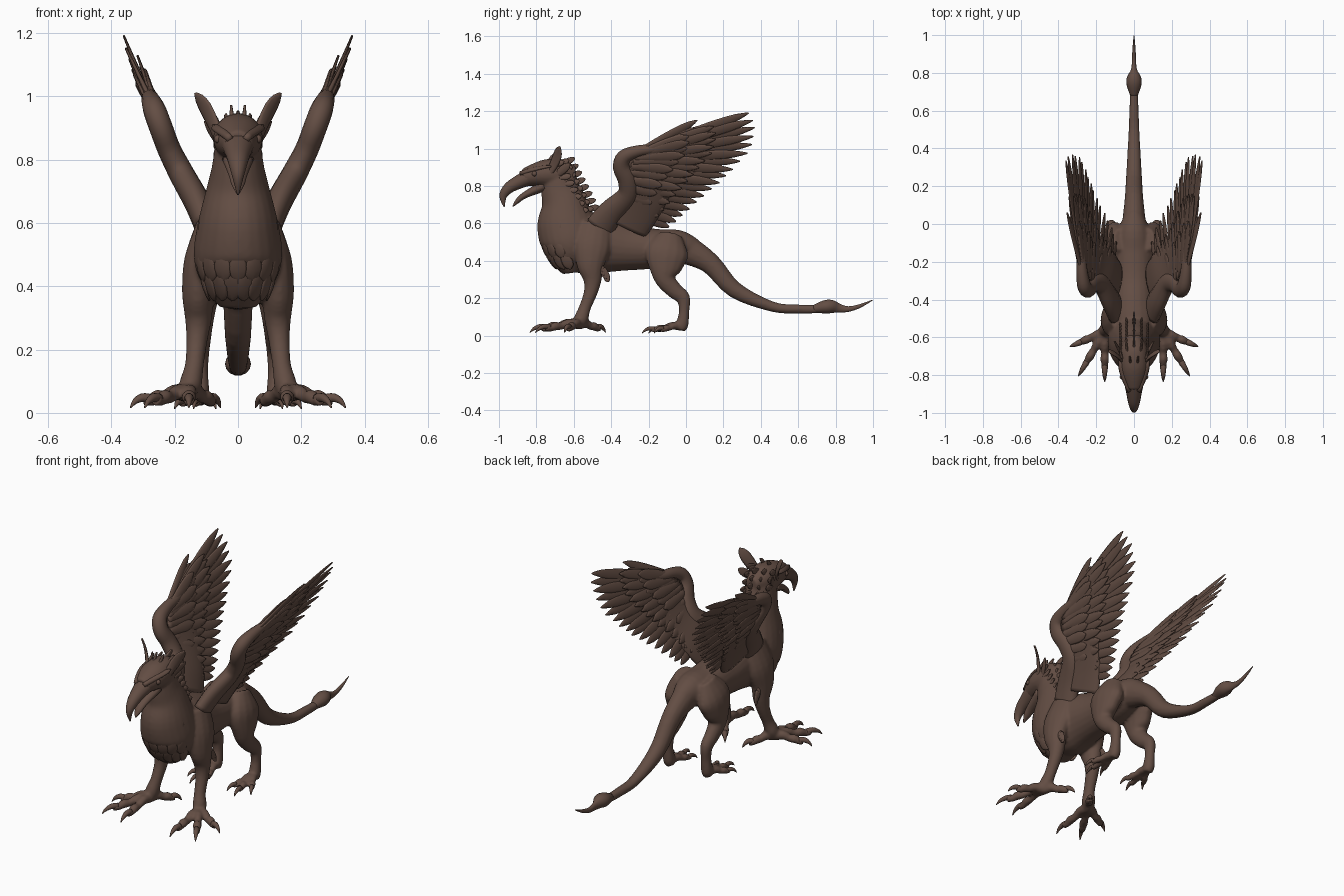
import bpy, bmesh, math
from mathutils import Vector as V

brown = bpy.data.materials.new("dark brown")
brown.diffuse_color = (0.125, 0.075, 0.057, 1)
X = V((1, 0, 0))


def lerp(table, t):
    """Interpolate rows of (key, values...) at key t."""
    for a, b in zip(table, table[1:]):
        if t <= b[0]:
            break
    k = (t - a[0]) / (b[0] - a[0])
    return [p + (q - p) * k for p, q in zip(a[1:], b[1:])]


def tube(bm, pts, ref=X, seg=14, sub=4):
    """Smooth loft through (x, y, z, half width, half depth) stations."""
    n, path = len(pts), []
    for i in range(n - 1):
        p0, p1, p2, p3 = pts[max(i - 1, 0)], pts[i], pts[i + 1], pts[min(i + 2, n - 1)]
        for s in range(sub):
            t = s / sub
            path.append([0.5 * (2 * b + (c - a) * t + (2 * a - 5 * b + 4 * c - d) * t * t
                                + (3 * b - a - 3 * c + d) * t ** 3)
                         for a, b, c, d in zip(p0, p1, p2, p3)])
    path.append(list(pts[-1]))
    rings = []
    for i, p in enumerate(path):
        t = (V(path[min(i + 1, len(path) - 1)][:3]) - V(path[max(i - 1, 0)][:3])).normalized()
        side = (ref - t * ref.dot(t)).normalized()
        up = side.cross(t)
        ring = []
        for j in range(seg):
            a = 2 * math.pi * j / seg
            ring.append(bm.verts.new(V(p[:3]) + side * max(p[3], .001) * math.cos(a)
                                     + up * max(p[4], .001) * math.sin(a)))
        rings.append(ring)
    for r, q in zip(rings, rings[1:]):
        for j in range(seg):
            bm.faces.new((r[j], r[(j + 1) % seg], q[(j + 1) % seg], q[j]))
    bm.faces.new(rings[0])
    bm.faces.new(rings[-1][::-1])


def leaf(bm, base, tip, w, th, normal, bend=0.0):
    """Flat tapered feather from base to tip."""
    base, tip, normal = V(base), V(tip), V(normal).normalized()
    d = tip - base
    pts = []
    for t, k in ((0, .6), (.3, .9), (.65, 1), (.88, .7), (1, .12)):
        p = base + d * t + normal * bend * 4 * t * (1 - t)
        pts.append((*p, w * k, th * (1 - .6 * t)))
    tube(bm, pts, normal.cross(d).normalized(), 8, 2)


def make(name, bm, mirror=True, fuse=False):
    bmesh.ops.recalc_face_normals(bm, faces=bm.faces)
    for f in bm.faces:
        f.smooth = True
    me = bpy.data.meshes.new(name)
    bm.to_mesh(me)
    bm.free()
    me.materials.append(brown)
    ob = bpy.data.objects.new(name, me)
    bpy.context.collection.objects.link(ob)
    if mirror:
        ob.modifiers.new("mirror", 'MIRROR').use_mirror_merge = False
    if fuse:
        m = ob.modifiers.new("fuse", 'REMESH')
        m.mode, m.voxel_size, m.use_smooth_shade = 'VOXEL', .008, True
        m = ob.modifiers.new("soften", 'SMOOTH')
        m.factor, m.iterations = .5, 5
    return ob


def mid(rows):
    return [(0, y, z, a, b) for y, z, a, b in rows]


# Body: torso, neck, head, tail and legs fused into one skin
body, claws = bmesh.new(), bmesh.new()
tube(body, mid([(.05, .455, .05, .06), (-.04, .475, .085, .09), (-.15, .465, .105, .105),
                (-.3, .47, .112, .122), (-.42, .485, .125, .15), (-.52, .49, .14, .165),
                (-.62, .49, .12, .14), (-.7, .49, .07, .08)]), seg=24)
tube(body, mid([(-.61, .335, .06, .05), (-.62, .42, .12, .12), (-.62, .5, .14, .158),
                (-.64, .6, .127, .157), (-.65, .7, .102, .125), (-.67, .78, .082, .105),
                (-.68, .86, .07, .085), (-.69, .92, .04, .04)]), seg=24)
tube(body, mid([(-.59, .87, .035, .035), (-.66, .868, .072, .075), (-.74, .868, .079, .076),
                (-.8, .86, .07, .064), (-.87, .845, .045, .045)]), seg=20)
tube(body, mid([(-.06, .475, .075, .085), (.0, .46, .065, .08), (.13, .385, .05, .057),
                (.26, .245, .042, .045), (.46, .155, .031, .028), (.6, .142, .025, .025),
                (.74, .142, .022, .022)]))
tube(body, [(.07, -.08, .54, .04, .06), (.1, -.1, .45, .062, .115), (.115, -.11, .37, .055, .095),
            (.12, -.11, .3, .045, .056), (.12, -.06, .24, .036, .044), (.12, -.015, .2, .031, .038),
            (.12, -.01, .13, .026, .028), (.12, -.02, .06, .031, .034), (.12, -.03, .03, .025, .025)])
tube(body, [(.085, -.48, .6, .045, .08), (.11, -.5, .48, .06, .1), (.125, -.51, .38, .052, .076),
            (.125, -.5, .3, .043, .05), (.13, -.51, .23, .034, .037), (.138, -.54, .15, .03, .032),
            (.15, -.56, .09, .036, .038), (.155, -.565, .055, .027, .027)])


# Toes with knuckles, and separate curved claws
def toe(base, tip, s=1.0):
    b, d = V((*base, 0)), V((*tip, 0)) - V((*base, 0))
    ref = d.cross(V((0, 0, 1))).normalized()
    for bm, rows in ((body, ((0, .06, .029), (.25, .066, .025), (.42, .05, .02), (.55, .05, .024),
                             (.66, .038, .018), (.76, .042, .02))),
                     (claws, ((.68, .045, .016), (.8, .048, .014), (.92, .036, .009), (1, .016, .002)))):
        tube(bm, [(*(b + d * t)[:2], z * s, r * s, r * s) for t, z, r in rows], ref, 10, 3)


for tip in ((.34, -.65), (.295, -.805), (.155, -.835), (.055, -.43)):
    toe((.155, -.57), tip)
for tip in ((.2, -.17), (.14, -.235), (.07, -.2)):
    toe((.12, -.03), tip, .8)
make("body", body, True, True)
make("claws", claws)

# Beak, upper hooked part and lower jaw
bm = bmesh.new()
tube(bm, mid([(-.83, .85, .055, .046), (-.9, .818, .04, .037), (-.95, .787, .03, .03),
              (-.978, .745, .018, .021), (-.972, .688, .003, .003)]))
tube(bm, mid([(-.76, .8, .05, .03), (-.86, .752, .03, .018), (-.9, .72, .02, .013),
              (-.925, .69, .003, .003)]))
make("beak", bm, False)

# Brows, eyes, ears and crown tufts
bm = bmesh.new()
leaf(bm, (.025, -.885, .865), (.078, -.72, .905), .018, .014, (.4, -.2, 1), .008)
make("brows", bm)
bm = bmesh.new()
bmesh.ops.create_uvsphere(bm, u_segments=12, v_segments=8, radius=.014)
bmesh.ops.translate(bm, verts=bm.verts, vec=(.062, -.81, .865))
make("eyes", bm)
bm = bmesh.new()
leaf(bm, (.06, -.735, .86), (.135, -.675, 1.01), .03, .012, (.6, -.6, -.2), -.012)
leaf(bm, (.06, -.70, .85), (.105, -.62, .92), .022, .008, (.8, -.3, -.2))
leaf(bm, (.018, -.74, .92), (.022, -.7, .972), .012, .009, (1, 0, 0))
make("ears", bm)

# Mane down the back of the neck
bm = bmesh.new()
for i in range(8):
    t = i / 7
    y, z = -.655 + .13 * t, .92 - .24 * t
    for x in (0, .035, .065):
        leaf(bm, (x, y - .02 - x * .6, z - .01), (x * 1.15, y + .062 - x * .9, z + .03 - .02 * t - x * .3),
             .017, .009, (1, 0, .2))
make("mane", bm)

# Chest feathers in overlapping rows, and tufts behind the elbows
bm = bmesh.new()
for row, (z, rx, ry) in enumerate(((.64, .118, .142), (.575, .131, .153),
                                   (.51, .138, .152), (.45, .125, .132))):
    for k in range(4):
        a = math.radians(22 * k + 11 * (row % 2))
        out = V((math.sin(a), -math.cos(a), 0))
        base = V((rx * out.x, -.63 + ry * out.y, z)) - out * .012
        tip = base + out * (.018 - .013 * row) + V((0, .012 * row, -.095))
        leaf(bm, base, tip, .03, .009, out, .008)
for i in range(4):
    leaf(bm, (.14, -.5 + .02 * i, .42 - .02 * i), (.15, -.445 + .01 * i, .34 - .018 * i),
         .018, .009, (1, 0, 0))
make("chest_feathers", bm)

# Tail tuft
bm = bmesh.new()
tube(bm, mid([(.68, .142, .02, .02), (.74, .153, .04, .036), (.78, .155, .036, .036),
              (.82, .146, .015, .024), (.87, .142, .011, .015), (.93, .158, .008, .01),
              (.998, .19, .002, .002)]))
make("tail_tuft", bm, False)

# Wings: sloped sheet where x follows height
SLOPE = [(.5, .07), (.63, .11), (.72, .158), (.8, .205), (.9, .243), (1.0, .28), (1.1, .32), (1.2, .365)]
NORMAL = V((1, 0, -.42)).normalized()


def on_wing(y, z, off=0.0):
    return V((lerp(SLOPE, z)[0], y, z)) + NORMAL * off


bm = bmesh.new()
tube(bm, [(*on_wing(y, z), a, b) for y, z, a, b in
          ((-.46, .58, .04, .08), (-.4, .66, .042, .07), (-.315, .75, .04, .055), (-.315, .83, .037, .05),
           (-.345, .9, .037, .046), (-.33, .955, .036, .04), (-.26, .985, .03, .032),
           (-.15, 1.005, .022, .026), (-.02, 1.06, .012, .018))], NORMAL)
tube(bm, [(*on_wing(y, z), a, b) for y, z, a, b in
          ((-.32, .58, .03, .12), (-.27, .67, .03, .13), (-.22, .76, .022, .13),
           (-.2, .85, .018, .15), (-.2, .94, .016, .13), (-.2, .99, .01, .07))], NORMAL, 20)
make("wing_arm", bm)

# Feather fan: keys give base y, z and tip y, z; long feathers then two covert layers
FAN = [(0, -.22, .99, .335, 1.19), (.1, -.24, .975, .37, 1.13), (.28, -.27, .95, .35, 1.0),
       (.42, -.29, .92, .26, .9), (.56, -.31, .87, .18, .82), (.72, -.32, .8, .075, .73),
       (.86, -.33, .73, -.01, .65), (1, -.34, .68, -.09, .58)]
bm = bmesh.new()
for count, reach, w, offs in ((17, 1.0, .029, (0,)), (15, .66, .028, (-.014, .014)),
                              (12, .42, .03, (-.02, .02))):
    for i in range(count):
        by, bz, ty, tz = lerp(FAN, i / (count - 1))
        ty, tz = by + (ty - by) * reach, bz + (tz - bz) * reach
        for off in offs:
            sway = .005 * (i % 2)
            leaf(bm, on_wing(by, bz, off * .6), on_wing(ty, tz, off + sway), w, .009, NORMAL)
for base, tip in (((-.25, .985), (.06, 1.155)), ((-.22, .98), (.04, 1.115)), ((-.24, .98), (.0, 1.09))):
    leaf(bm, on_wing(*base), on_wing(*tip, .01), .024, .01, NORMAL)
make("wing_feathers", bm)
